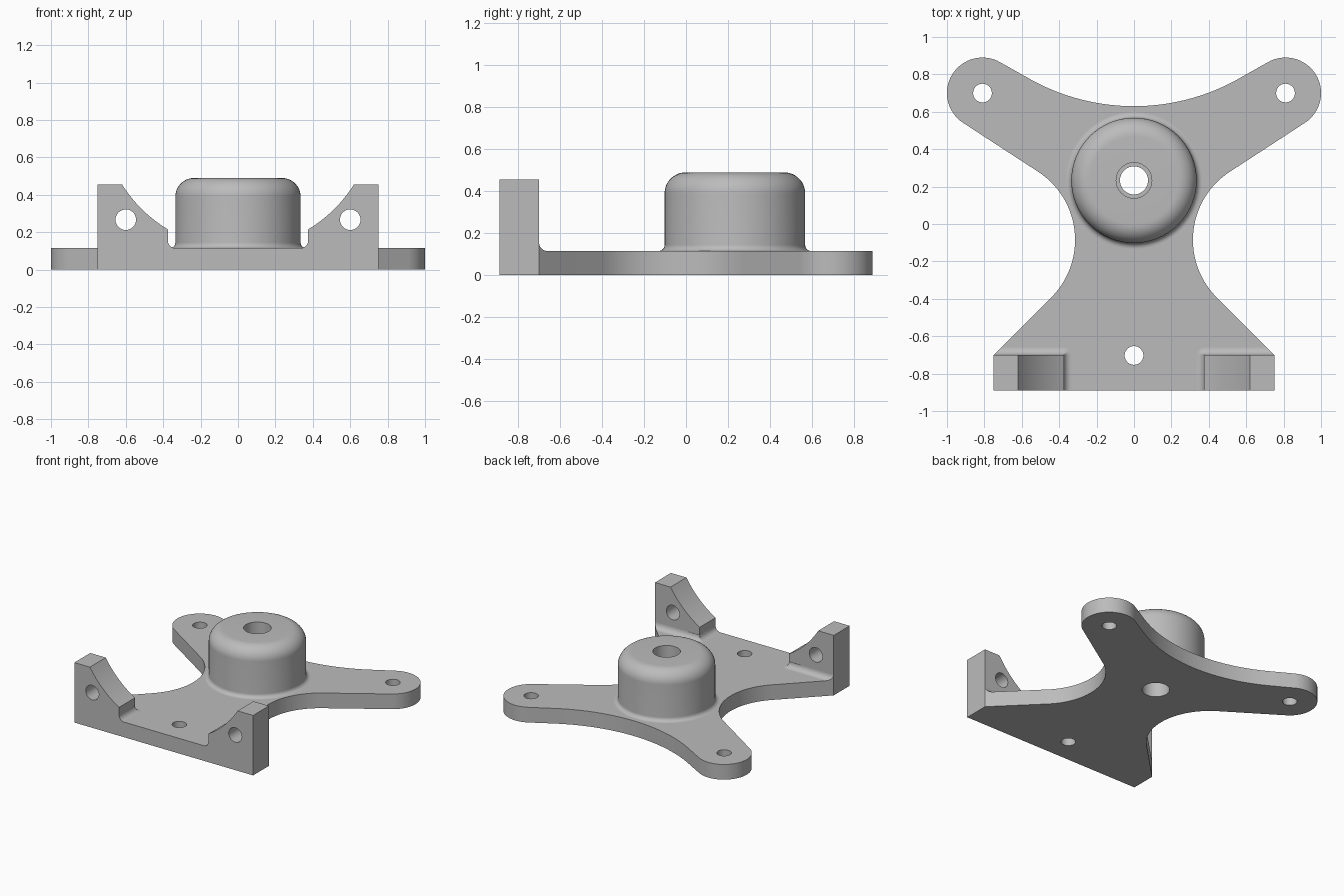
import bpy, bmesh
from math import sin, cos, radians, pi
from mathutils import Matrix, Vector

cube = bpy.data.objects.get("Cube")
if cube:
    bpy.data.objects.remove(cube, do_unlink=True)

PLATE = 0.115              # plate thickness
FRONT, BACK = -0.89, -0.70  # depth range of the upright lugs
BOSS_Y = 0.233

grey = bpy.data.materials.new("plain grey")
grey.use_nodes = True
colour = (0.5, 0.5, 0.5, 1)
grey.diffuse_color = colour
grey.node_tree.nodes["Principled BSDF"].inputs["Base Color"].default_value = colour


def arc(cx, cy, r, start, end, n=24):
    angles = [radians(start + (end - start) * i / n) for i in range(n + 1)]
    return [(cx + r * cos(a), cy + r * sin(a)) for a in angles]


def circle(cx, cy, r, n=40):
    return arc(cx, cy, r, 0, 360, n)[:-1]


def finish(name, bm):
    bmesh.ops.remove_doubles(bm, verts=bm.verts, dist=1e-5)
    bmesh.ops.recalc_face_normals(bm, faces=bm.faces)
    mesh = bpy.data.meshes.new(name)
    bm.to_mesh(mesh)
    bm.free()
    obj = bpy.data.objects.new(name, mesh)
    bpy.context.collection.objects.link(obj)
    mesh.materials.append(grey)
    bpy.ops.object.select_all(action='DESELECT')
    obj.select_set(True)
    bpy.context.view_layer.objects.active = obj
    bpy.ops.object.shade_smooth_by_angle(angle=radians(30))
    return obj


def extrude_profile(name, loops, depth, matrix=Matrix()):
    """Fill an outline with holes and give it thickness."""
    bm = bmesh.new()
    edges = []
    for loop in loops:
        vs = [bm.verts.new((x, y, 0)) for x, y in loop]
        edges += [bm.edges.new((vs[i - 1], vs[i])) for i in range(len(vs))]
    bmesh.ops.triangle_fill(bm, edges=edges, use_beauty=True, normal=(0, 0, 1))
    result = bmesh.ops.extrude_face_region(bm, geom=bm.faces[:], use_keep_orig=True)
    top = [g for g in result["geom"] if isinstance(g, bmesh.types.BMVert)]
    bmesh.ops.translate(bm, verts=top, vec=Vector((0, 0, depth)))
    bm.transform(matrix)
    return finish(name, bm)


def mirror_x(obj):
    obj.modifiers.new("mirror", 'MIRROR').use_clip = False


# Base plate: right half outline, mirrored to the other side
half = arc(0, 1.77, 1.14, -90, -60.7)
half += arc(0.81, 0.70, 0.19, 119.3, -57, 36)
half += arc(0.75, -0.085, 0.435, 123, 225, 36)
half += [(0.75, BACK), (0.75, FRONT)]
outline = half + [(-x, y) for x, y in reversed(half[1:])]
holes = [circle(x, y, 0.05) for x, y in ((0.81, 0.70), (-0.81, 0.70), (0, -0.703))]
extrude_profile("base_plate", [outline, circle(0, BOSS_Y, 0.095, 64)] + holes, PLATE)

# Hub: lathed profile with stepped bore, rounded shoulder and base fillet
profile = [(0.095, PLATE), (0.095, 0.2), (0.075, 0.2), (0.075, 0.29), (0.095, 0.29), (0.095, 0.49)]
profile += arc(0.235, 0.39, 0.1, 90, 0, 12)
profile += arc(0.365, PLATE + 0.03, 0.03, 180, 270, 8)
bm = bmesh.new()
verts = [bm.verts.new((r, 0, z)) for r, z in profile]
edges = [bm.edges.new(pair) for pair in zip(verts, verts[1:])]
bmesh.ops.spin(bm, geom=verts + edges, axis=(0, 0, 1), cent=(0, 0, 0),
               angle=2 * pi, steps=64, use_merge=True)
bmesh.ops.translate(bm, verts=bm.verts, vec=(0, BOSS_Y, 0))
finish("hub", bm)

# Upright lugs: curved shoulder and a cross hole
FILLET = 0.04
lug = [(0.75, PLATE + FILLET), (0.75, 0.455)]
lug += arc(0, 0.843, 0.731, -32.05, -59.13, 20)
lug += [(0.375, PLATE + FILLET)]
stand = Matrix.Translation((0, BACK, 0)) @ Matrix.Rotation(radians(90), 4, 'X')
mirror_x(extrude_profile("upright_lugs", [lug, circle(0.6, 0.267, 0.055)], BACK - FRONT, stand))

# Lug feet: fillet flaring out onto the plate, trimmed along its slanted edge
bm = bmesh.new()
rings = []
for i in range(9):
    t = radians(90 * i / 8)
    d, z = FILLET * (1 - sin(t)), PLATE + FILLET * (1 - cos(t))
    foot = [(0.75, FRONT), (0.75, BACK), (0.75 - d, BACK + d)]
    foot += arc(0.375, BACK, d, 90, 180, 8) + [(0.375 - d, FRONT)]
    rings.append([bm.verts.new((x, y, z)) for x, y in foot])
for low, high in zip(rings, rings[1:]):
    for i in range(len(low)):
        bm.faces.new((low[i - 1], low[i], high[i], high[i - 1]))
mirror_x(finish("lug_feet", bm))
